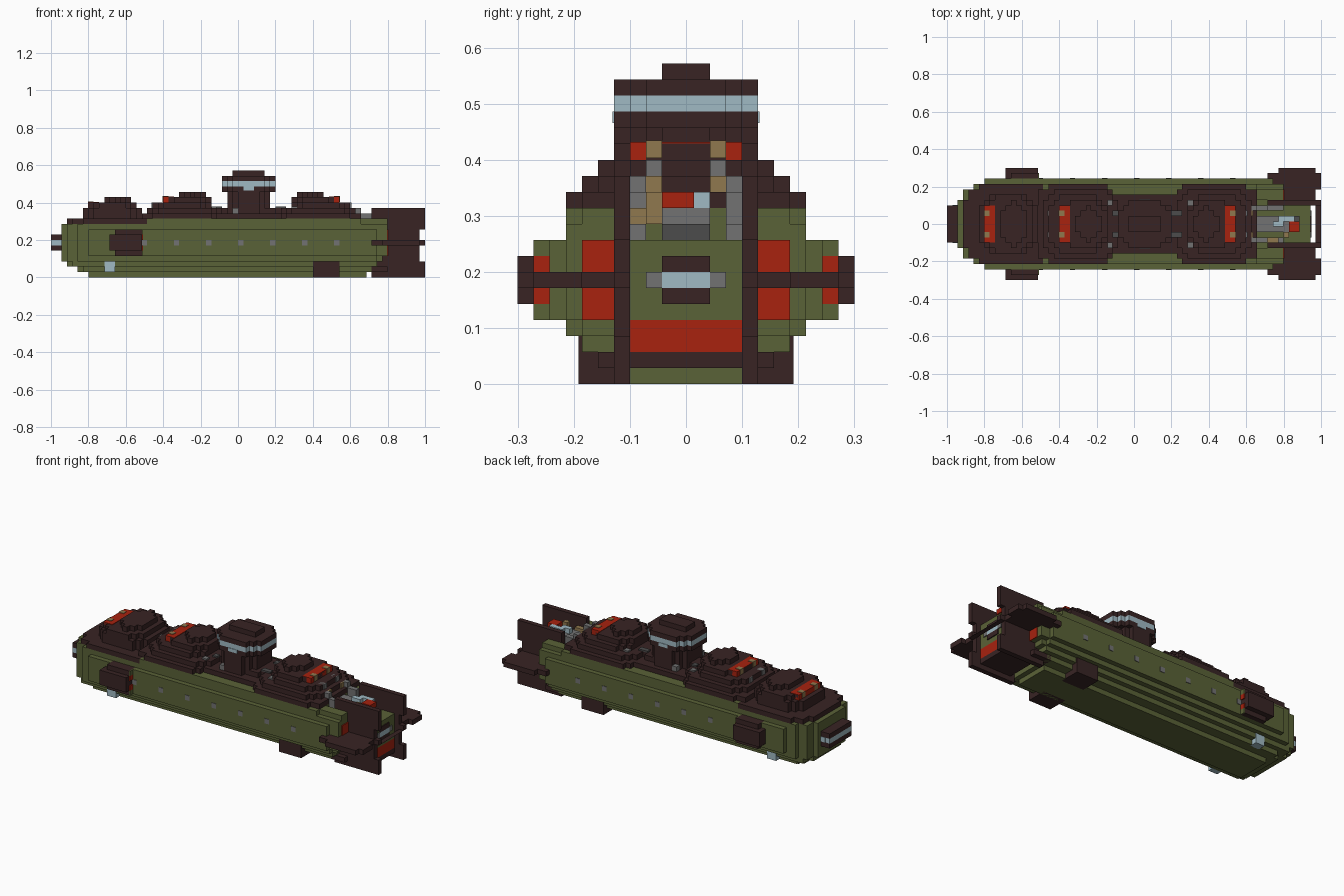
import bpy, bmesh

if "Cube" in bpy.data.objects:
    bpy.data.objects.remove(bpy.data.objects["Cube"])

U = 2 / 70  # size of one block


def material(name, hexcode):
    def linear(c):
        return c / 12.92 if c <= 0.04045 else ((c + 0.055) / 1.055) ** 2.4
    rgb = [linear(int(hexcode[n:n + 2], 16) / 255) for n in (0, 2, 4)]
    m = bpy.data.materials.new(name)
    m.use_nodes = True
    m.diffuse_color = (*rgb, 1)
    m.node_tree.nodes["Principled BSDF"].inputs["Base Color"].default_value = (*rgb, 1)
    return m


DARK = material("dark brown", "382424")
GREEN = material("olive green", "5A6237")
RED = material("red", "A8220F")
GLASS = material("pale blue", "A0BAC4")
GRAY = material("gray", "727272")
STEEL = material("dark gray", "4C4C4C")
TAN = material("tan", "90784E")


# Boxes are (x0, x1, y0, y1, z0, z1) in block units, y measured from the centre
def mid(x0, x1, w, z0, z1):
    return [(x0, x1, -w - 0.5, w + 0.5, z0, z1)]


def pair(x0, x1, a, b, z0, z1):
    return [(x0, x1, a - 0.5, b + 0.5, z0, z1), (x0, x1, -b - 0.5, 0.5 - a, z0, z1)]


def oval(x0, x1, w, z0, z1):
    """Block with stepped corners."""
    return (mid(x0, x1, w - 2, z0, z1) + mid(x0 + 1, x1 - 1, w - 1, z0, z1)
            + mid(x0 + 2, x1 - 2, w, z0, z1))


def part(name, mat, boxes):
    bm = bmesh.new()
    for x0, x1, y0, y1, z0, z1 in boxes:
        for v in bmesh.ops.create_cube(bm, size=1)["verts"]:
            v.co.x = (x1 if v.co.x > 0 else x0) * U - 1
            v.co.y = (y1 if v.co.y > 0 else y0) * U
            v.co.z = (z1 if v.co.z > 0 else z0) * U
    mesh = bpy.data.meshes.new(name)
    bm.to_mesh(mesh)
    bm.free()
    mesh.materials.append(mat)
    ob = bpy.data.objects.new(name, mesh)
    bpy.context.collection.objects.link(ob)
    return ob


# Hull: layers with their own width, bow rounded in plan and in profile
WIDTHS = [3, 5, 6, 7, 8, 8, 8, 8, 8, 7, 7]
SHIFT = [5, 3, 1, 0, 0, 0, 0, 0, 0, 0, 1]
BOW = [(2, 4), (3, 6), (5, 7), (7, 8)]


def bow_layer(k, end):
    boxes = []
    for start, cap in BOW:
        w = min(cap, WIDTHS[k])
        boxes += mid(start + SHIFT[k], end, w, k, k + 1)
        if w == WIDTHS[k]:
            break
    return boxes


hull = []
for k in range(9):
    end = 59 + k if k < 3 else 61
    hull += bow_layer(k, end)
hull += bow_layer(9, 58) + mid(18, 58, 7, 10, 11)
hull += mid(61, 63, 7, 4, 9) + mid(61, 62, 6, 3, 4)
hull += pair(58, 63, 5, 7, 9, 10) + pair(58, 63, 5, 6, 10, 11)
part("hull", GREEN, hull)
part("tail_core", GREEN, mid(63, 68, 3, 4, 9))

# Deck
part("bow_deck", DARK, bow_layer(10, 18))
part("main_deck", DARK, mid(17, 31, 6, 11, 12) + mid(19, 30, 7, 11, 12)
     + mid(31, 43, 5, 11, 12) + mid(43, 58, 6, 11, 12) + mid(44, 56, 7, 11, 12))

# Three turret mounds
part("front_turret", DARK, oval(6, 17, 5, 11, 13) + oval(7, 16, 5, 13, 14)
     + oval(10, 15, 4, 14, 15))


def flip(boxes):
    return [(75 - b[1], 75 - b[0], *b[2:]) for b in boxes]


turret = (oval(18, 32, 6, 12, 13) + oval(19, 30, 5, 13, 14)
          + oval(21, 30, 4, 14, 15) + oval(24, 29, 3, 15, 16))
strip = mid(21, 23, 3, 14, 15.1)
guns = pair(20.9, 22, 2, 2, 14.1, 15.2)
gun_bases = pair(18.8, 20, 2, 2, 13, 14)
part("middle_turret", DARK, turret)
part("rear_turret", DARK, flip(turret))
part("front_turret_band", RED, mid(6.95, 9, 3, 13, 14.1))
part("middle_turret_band", RED, strip)
part("rear_turret_band", RED, flip(strip))
part("gun_muzzles", TAN, guns + pair(6.9, 8, 2, 2, 13.1, 14.2) + flip(guns)
     + pair(56.5, 57.3, 2, 2, 12, 13))
part("gun_bases", GRAY, gun_bases + flip(gun_bases))

# Bridge tower
part("bridge_tower", DARK, oval(33, 41, 4, 11, 16) + oval(32, 44, 3, 11, 13))
part("bridge_head", DARK, oval(32, 42, 4, 16, 17) + oval(32, 42, 4, 18, 19)
     + oval(34, 40, 1, 19, 20) + mid(34, 40, 1, 19, 20))
part("bridge_window", GLASS, oval(32, 42, 4, 17, 18) + mid(36, 38, 4.1, 16.3, 17))
part("deck_fittings", GRAY, pair(43, 44, 3, 3, 12, 13) + pair(45, 46, 4, 4, 13, 13.3)
     + pair(30, 31, 4, 4, 13, 13.3) + pair(57, 58, 3, 3, 11, 13)
     + pair(34, 35, 4, 4, 12, 13))
part("deck_steel", STEEL, pair(42, 44, 2, 2, 13, 13.3) + pair(31, 32, 2, 2, 13, 13.3))

# Side lamps, lower windows and hull blocks
lamps = []
for n in range(7):
    x = 17 + n * 6
    lamps += pair(x, x + 1, 8, 8.1, 6, 7)
part("side_lamps", GRAY, lamps)
part("lower_windows", GLASS, pair(10, 12, 5, 6.1, 1, 3))
part("keel_blocks", DARK, pair(49, 54, 3, 6.2, 0, 3))

# Side pods with coloured rear faces
part("side_pods", DARK, pair(12, 17, 8, 9, 4, 9) + pair(11, 17, 8, 10, 5, 8))
part("pod_exhausts", RED, pair(17, 17.2, 9, 9, 5, 6) + pair(17, 17.2, 9, 9, 7, 8))
part("pod_rear_trim", GREEN, pair(17, 17.2, 9, 9, 4, 5) + pair(17, 17.2, 9, 9, 8, 9))

# Bow window
part("bow_frame", DARK, mid(1, 2, 3, 5, 8) + mid(0, 1, 3, 5, 6) + mid(0, 1, 3, 7, 8))
part("bow_window", GLASS, mid(0, 1, 3, 6, 7) + mid(1, 2, 3.1, 6, 7))

# Tail fins
part("vertical_fins", DARK, pair(62, 69, 4, 4, 3, 9) + pair(60, 70, 4, 4, 9, 13)
     + pair(60, 70, 4, 4, 0, 3) + pair(59, 63, 4, 5, 1, 2))
part("horizontal_fins", DARK, pair(59, 69, 4, 6, 6, 7) + pair(60, 70, 7, 9, 6, 7)
     + pair(62, 69, 10, 10, 6, 7))
part("fin_tips", DARK, mid(69, 70, 3, 6, 6.01) + pair(68, 70, 4, 4, 6, 7))

# Tail engines and rear window
part("tail_exhausts", RED, pair(63, 63.2, 5, 6, 4, 6) + pair(63, 63.2, 5, 6, 7, 9))
part("rear_red_panel", RED, mid(66, 68, 3, 2, 4))
part("rear_floor", DARK, mid(61, 68, 3, 1, 2))
part("rear_window_frame", DARK, mid(68, 68.2, 1, 5, 6) + mid(68, 68.2, 1, 7, 8))
part("rear_window", GLASS, mid(68, 68.2, 1, 6, 7))
part("rear_window_ends", GRAY, pair(68, 68.2, 2, 2, 6, 7))

# Machinery on the tail
part("machine_base", STEEL, mid(58, 66, 1, 9, 10))
part("machine_body", GRAY, mid(58, 65, 1, 10, 11) + pair(58, 63, 3, 3, 9, 10)
     + pair(58, 60, 3, 3, 10, 12))
part("machine_red", RED, [(64, 66, -1.5, 0.5, 11, 12)])
part("machine_glass", GLASS, [(62, 65, 0.5, 1.5, 11, 12)] + mid(61, 63, 0, 11, 12))
part("machine_tan", TAN, [(60, 62, -3.5, -2.5, 10, 11), (63, 64, -2.5, -1.5, 10, 12)])
